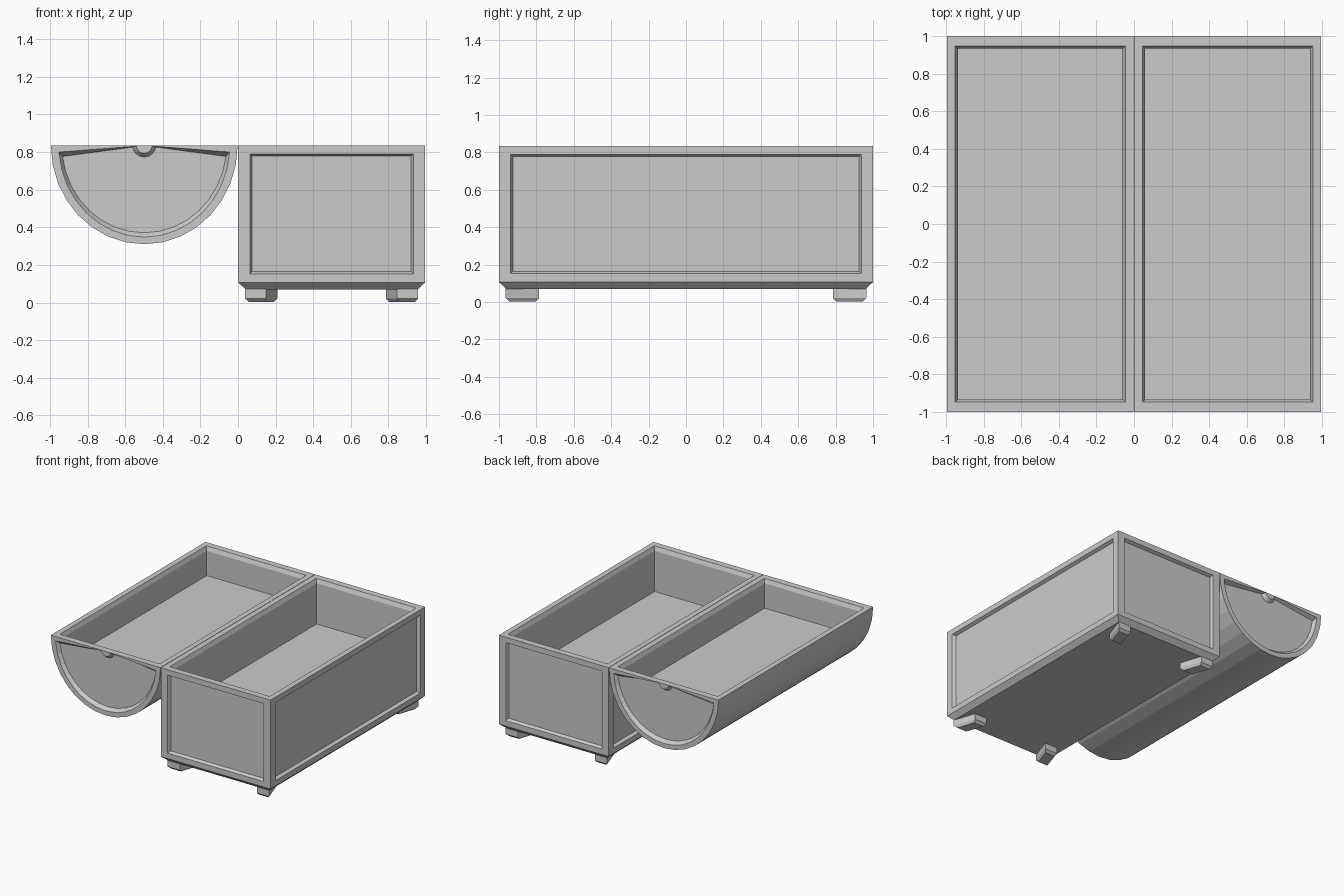
import bpy, bmesh
from math import sin, cos, pi
from mathutils import Vector

if "Cube" in bpy.data.objects:
    bpy.data.objects.remove(bpy.data.objects["Cube"])

TOP = 0.835


def finish(bm, name):
    bmesh.ops.recalc_face_normals(bm, faces=bm.faces)
    me = bpy.data.meshes.new(name)
    bm.to_mesh(me)
    bm.free()
    ob = bpy.data.objects.new(name, me)
    bpy.context.collection.objects.link(ob)
    return ob


def inset(bm, face, thickness, depth=0.0):
    bmesh.ops.inset_individual(bm, faces=[face], thickness=thickness,
                               depth=depth, use_even_offset=True)


def panel(bm, face):
    """Recessed panel, with wider margins on the upright sides."""
    inset(bm, face, 0.045)
    c = face.calc_center_median()
    side = face.normal.cross(Vector((0, 0, 1)))
    for v in face.verts:
        v.co -= side * (0.017 if (v.co - c).dot(side) > 0 else -0.017)
    inset(bm, face, 0.012, -0.025)


def tray(bm, face, depth):
    """Open hollow with a sloped lip."""
    inset(bm, face, 0.044)
    for v in face.verts:
        v.co.y -= 0.009 if v.co.y > 0 else -0.009
    inset(bm, face, 0.014, -0.032)
    new = bmesh.ops.extrude_discrete_faces(bm, faces=[face])["faces"][0]
    bmesh.ops.translate(bm, verts=new.verts, vec=(0, 0, 0.032 - depth))


def loft(bm, loops):
    """Skin a stack of equal loops and cap both ends."""
    rings = [[bm.verts.new(p) for p in lp] for lp in loops]
    n = len(rings[0])
    for a, b in zip(rings, rings[1:]):
        for i in range(n):
            j = (i + 1) % n
            bm.faces.new((a[i], a[j], b[j], b[i]))
    bm.faces.new(rings[0])
    bm.faces.new(rings[-1])
    bmesh.ops.recalc_face_normals(bm, faces=bm.faces)
    bm.normal_update()


def rect(x0, x1, y, z):
    return [(x0, -y, z), (x1, -y, z), (x1, y, z), (x0, y, z)]


# chest body: chamfered bottom, panels on four sides, hollow top
bm = bmesh.new()
loft(bm, [rect(0.04, 0.957, 0.96, 0.07), rect(0.001, 0.995, 1, 0.107),
          rect(0.001, 0.995, 1, TOP)])
for f in [f for f in bm.faces if abs(f.normal.z) < 0.01]:
    panel(bm, f)
tray(bm, next(f for f in bm.faces if f.normal.z > 0.99), 0.365)
finish(bm, "chest_body")

# feet: skewed blocks splayed from the corners, tapered at the bottom
FOOT = [(0.038, -0.965), (0.15, -0.965), (0.21, -0.785), (0.098, -0.785)]
cx, cy = 0.124, -0.875
for mx, nx in ((False, "left"), (True, "right")):
    for sy, ny in ((1, "front"), (-1, "back")):
        bm = bmesh.new()
        loops = []
        for z, s in ((0.003, 0.78), (0.022, 1), (0.072, 1)):
            lp = []
            for x, y in FOOT:
                x, y = cx + (x - cx) * s, cy + (y - cy) * s
                lp.append((0.996 - x if mx else x, sy * y, z))
            loops.append(lp)
        loft(bm, loops)
        finish(bm, f"{ny}_{nx}_foot")

# lid: half barrel turned over beside the body
N = 16
MID = -0.4985


def arc(a, b, t0):
    ts = [t0 + (pi - 2 * t0) * i / N for i in range(N + 1)]
    return [(MID - a * cos(t), TOP - b * sin(t)) for t in ts]


def notch(r, z):
    pts = [(MID + r * cos(pi * i / 8), TOP - r * sin(pi * i / 8)) for i in range(9)]
    return [(x, min(p, z)) for x, p in pts]


outer = arc(0.4965, 0.525, 0)
rim = arc(0.455, 0.487, 0.072) + notch(0.042, 0.831)
inner = arc(0.438, 0.464, 0.126) + notch(0.062, 0.826)
bm = bmesh.new()
ends = []
for s in (-1, 1):
    o = [bm.verts.new((x, s, z)) for x, z in outer]
    p = [bm.verts.new((x, s, z)) for x, z in rim]
    q = [bm.verts.new((x, s * 0.972, z)) for x, z in inner]
    for i in range(N):
        bm.faces.new((o[i], o[i + 1], p[i + 1], p[i]))
    bm.faces.new([o[0], o[N]] + p[N:] + [p[0]])
    for i in range(len(p)):
        j = (i + 1) % len(p)
        bm.faces.new((p[i], p[j], q[j], q[i]))
    bm.faces.new(q)
    ends.append(o)
a, b = ends
for i in range(N):
    bm.faces.new((a[i], a[i + 1], b[i + 1], b[i]))
top = bm.faces.new((a[N], a[0], b[0], b[N]))
bmesh.ops.recalc_face_normals(bm, faces=bm.faces)
bm.normal_update()
tray(bm, top, 0.235)
finish(bm, "chest_lid")
